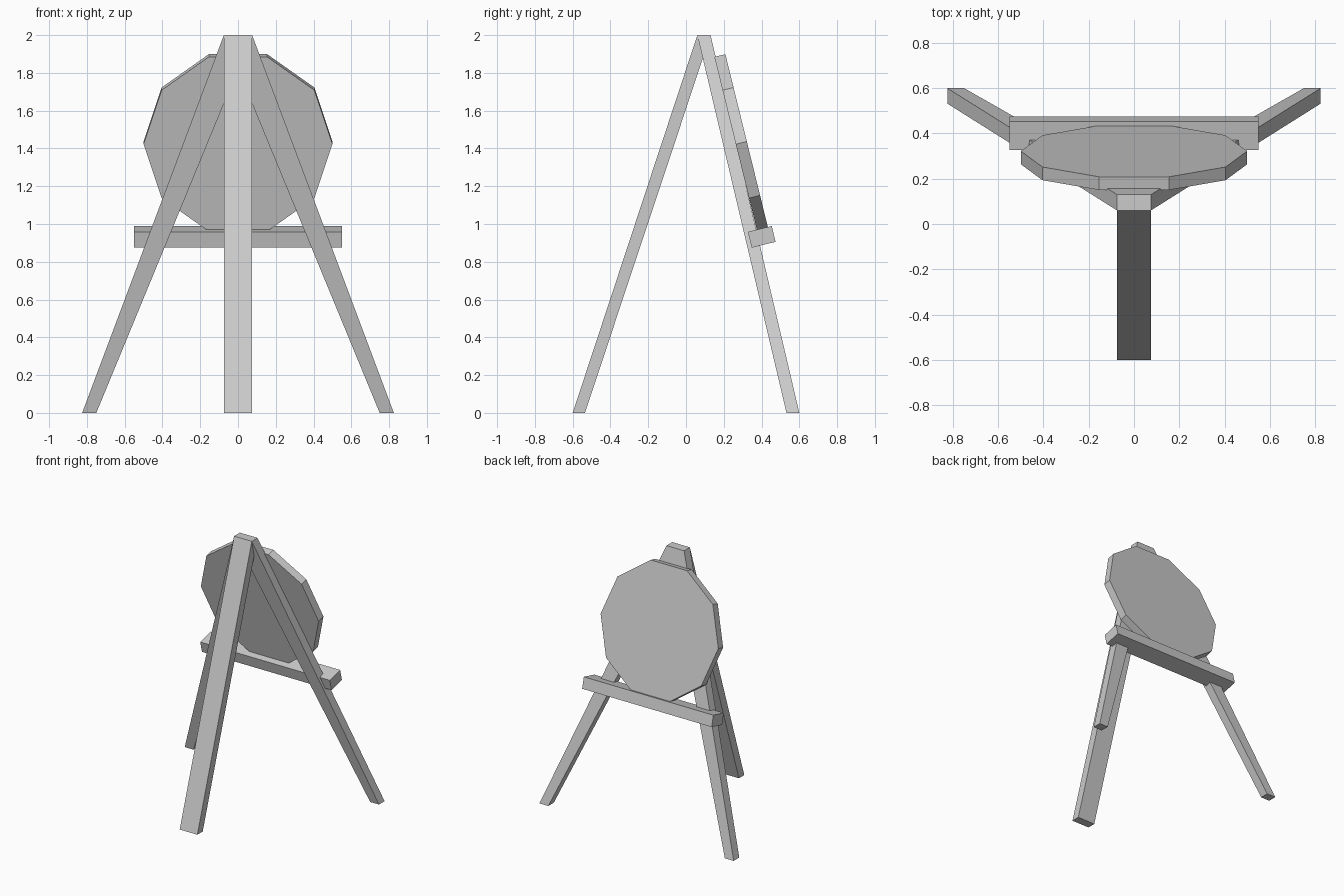
import bpy, bmesh
from math import sin, cos, tau, radians
from mathutils import Vector

if "Cube" in bpy.data.objects:
    bpy.data.objects.remove(bpy.data.objects["Cube"])

TILT = radians(13.8)
OUT = Vector((0, cos(TILT), sin(TILT)))    # faces away from the easel
UP = Vector((0, -sin(TILT), cos(TILT)))    # runs up the sloped legs
X = Vector((1, 0, 0))


def loft(name, ring_a, ring_b):
    """Closed solid joining two matching rings of points."""
    bm = bmesh.new()
    a = [bm.verts.new(p) for p in ring_a]
    b = [bm.verts.new(p) for p in ring_b]
    bm.faces.new(a)
    bm.faces.new(b)
    for i in range(len(a)):
        j = (i + 1) % len(a)
        bm.faces.new((a[i], a[j], b[j], b[i]))
    bmesh.ops.recalc_face_normals(bm, faces=bm.faces)
    mesh = bpy.data.meshes.new(name)
    bm.to_mesh(mesh)
    bm.free()
    obj = bpy.data.objects.new(name, mesh)
    bpy.context.collection.objects.link(obj)
    return obj


def rect(x0, x1, y0, y1, z):
    return [(x0, y0, z), (x1, y0, z), (x1, y1, z), (x0, y1, z)]


# Three legs meeting in one shared top
top = rect(-0.075, 0.075, 0.06, 0.13, 2.0)
loft("rear_leg", rect(-0.075, 0.075, -0.6, -0.535, 0), top)
loft("left_leg", rect(-0.825, -0.75, 0.532, 0.6, 0), top)
loft("right_leg", rect(0.75, 0.825, 0.532, 0.6, 0), top)

# Ten-sided target board leaning on the legs
face_centre = Vector((0, 0.322, 1.437))
ring = [face_centre + 0.5 * (cos(tau * i / 10) * X + sin(tau * i / 10) * UP)
        for i in range(10)]
loft("board", ring, [p - 0.06 * OUT for p in ring])

# Tilted ledge under the board
mid = Vector((0, 0.401, 0.932))
profile = [mid + u * 0.065 * OUT + v * 0.043 * UP
           for u, v in ((-1, -1), (1, -1), (1, 1), (-1, 1))]
loft("ledge", [p - 0.55 * X for p in profile], [p + 0.55 * X for p in profile])
